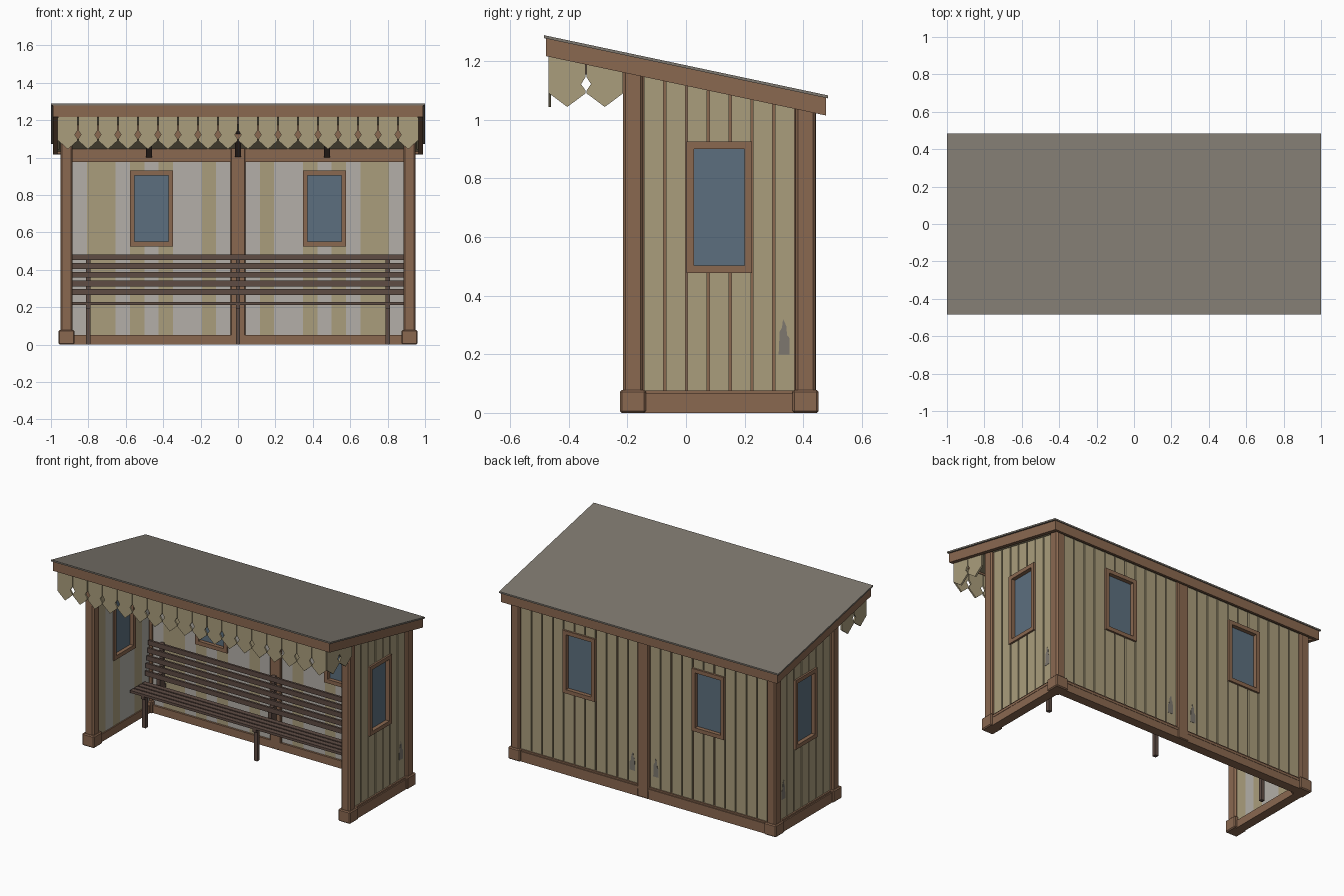
import bpy, bmesh

cube = bpy.data.objects.get("Cube")
if cube:
    bpy.data.objects.remove(cube, do_unlink=True)


def material(name, hex_code):
    rgb = [int(hex_code[i:i + 2], 16) / 255 for i in (0, 2, 4)]
    lin = [c / 12.92 if c < 0.04 else ((c + 0.055) / 1.055) ** 2.4 for c in rgb]
    m = bpy.data.materials.new(name)
    m.use_nodes = True
    m.diffuse_color = (*lin, 1)
    m.node_tree.nodes["Principled BSDF"].inputs["Base Color"].default_value = (*lin, 1)
    return m


BROWN = material("brown timber", "8A6850")
TAN = material("tan boards", "AA9D7C")
PALE = material("pale grey lining", "B3AFA8")
GLASS = material("blue glass", "5C6F7E")
DARK = material("dark bench wood", "5E4C44")
ROOF = material("roof grey", "7D776E")


def under(depth):
    """Height at a given y, measured down from the sloping roof top."""
    return lambda y: 1.186 - 0.212 * y - depth


def finish(name, bm, mat, bevel=0):
    bmesh.ops.recalc_face_normals(bm, faces=bm.faces)
    mesh = bpy.data.meshes.new(name)
    bm.to_mesh(mesh)
    bm.free()
    mesh.materials.append(mat)
    ob = bpy.data.objects.new(name, mesh)
    bpy.context.collection.objects.link(ob)
    if bevel:
        mod = ob.modifiers.new("chamfer", "BEVEL")
        mod.width, mod.segments = bevel, 1
    return ob


def boxes(name, mat, items, bevel=0):
    """One object from (xs, ys, zs) boxes; a z limit may follow the roof."""
    bm = bmesh.new()
    for xs, ys, zs in items:
        rings = []
        for z in zs:
            corners = [(xs[0], ys[0]), (xs[1], ys[0]), (xs[1], ys[1]), (xs[0], ys[1])]
            rings.append([bm.verts.new((x, y, z(y) if callable(z) else z)) for x, y in corners])
        low, high = rings
        bm.faces.new(low)
        bm.faces.new(high)
        for i in range(4):
            j = (i + 1) % 4
            bm.faces.new((low[i], low[j], high[j], high[i]))
    return finish(name, bm, mat, bevel)


def plates(name, mat, outlines, place, t0, t1):
    """Outlines of (u, z) extruded from t0 to t1; place maps (u, t, z) to space."""
    bm = bmesh.new()
    for pts in outlines:
        rings = [[bm.verts.new(place(u, t, z)) for u, z in pts] for t in (t0, t1)]
        for ring in rings:
            bm.faces.new(ring)
        for i in range(len(pts)):
            j = (i + 1) % len(pts)
            bm.faces.new((rings[0][i], rings[0][j], rings[1][j], rings[1][i]))
    return finish(name, bm, mat)


def side_box(s):
    return lambda u, t, z: ((s * t[0], s * t[1]), u, z)


def back_box(s):
    return lambda u, t, z: ((s * u[0], s * u[1]), t, z)


def wall(name, box, start, end, count, pale, face, window):
    """Boarded wall with a window in three board columns; face is the board depth."""
    step = (end - start) / count
    first, wz0, wz1 = window
    core, boards, tan_in, pale_in = [], [], [], []
    for i in range(count):
        a, b = start + i * step, start + (i + 1) * step
        spans = [(0.03, under(0.05))]
        if first <= i < first + 3:
            spans = [(0.03, wz0 + 0.01), (wz1 - 0.01, under(0.05))]
        for z in spans:
            core.append(box((a, b), (face - 0.027, face - 0.01), z))
            boards.append(box((a + 0.004, b - 0.004), (face - 0.01, face), z))
            (pale_in if i in pale else tan_in).append(
                box((a, b), (face - 0.034, face - 0.027), z))
    boxes(name + "_core", BROWN, core)
    boxes(name + "_boards", TAN, boards)
    boxes(name + "_tan_lining", TAN, tan_in)
    boxes(name + "_pale_lining", PALE, pale_in)
    # window frame and pane
    a, b, w = start + first * step, start + (first + 3) * step, 0.025
    d = (face - 0.044, face + 0.012)
    boxes(name + "_window_frame", BROWN, [
        box((a, a + w), d, (wz0, wz1)), box((b - w, b), d, (wz0, wz1)),
        box((a + w, b - w), d, (wz0, wz0 + w)), box((a + w, b - w), d, (wz1 - w, wz1))])
    boxes(name + "_window_pane", GLASS,
          [box((a + w, b - w), (face - 0.02, face - 0.014), (wz0 + w, wz1 - w))])


def chip(u, z):
    """Jagged worn patch outline."""
    shape = [(0, 0), (1, 0), (1, .45), (.75, .55), (.7, .8), (.4, 1), (.3, .75), (.1, .65)]
    return [(u + 0.038 * a, z + 0.12 * b) for a, b in shape]


# Walls, corner posts and footings on each side
for s, side in ((1, "left"), (-1, "right")):
    wall(side + "_wall", side_box(s), -0.147, 0.374, 7, (1, 3, 4, 6), 0.932, (2, 0.478, 0.926))
    wall(side + "_back_wall", back_box(s), 0.04, 0.885, 11, (0, 2, 3, 5, 7, 10), 0.427,
         (4, 0.525, 0.93))
    for place, y in (("front", -0.181), ("back", 0.408)):
        boxes(f"{side}_{place}_post", BROWN,
              [((s * 0.885, s * 0.949), (y - 0.034, y + 0.034), (0, under(0.04)))], 0.009)
        boxes(f"{side}_{place}_footing", BROWN,
              [((s * 0.874, s * 0.96), (y - 0.044, y + 0.044), (0, 0.078))], 0.006)
    boxes(side + "_sill", BROWN, [
        ((s * 0.89, s * 0.948), (-0.147, 0.374), (0, 0.05)),
        ((s * 0.915, s * 0.95), (-0.147, 0.374), (0.05, 0.066)),
        ((s * 0.915, s * 0.942), (-0.147, 0.374), (0.066, 0.076))])
    plates(side + "_worn_patch", ROOF, [chip(0.316, 0.2)],
           lambda u, t, z: (s * t, u, z), 0.93, 0.9335)
    plates(side + "_back_worn_patch", ROOF, [chip(0.065, 0.15)],
           lambda u, t, z: (s * u, t, z), 0.425, 0.4285)

# Back framing and front beam
boxes("back_sill", BROWN, [
    ((-0.885, 0.885), (0.38, 0.44), (0, 0.05)),
    ((-0.885, 0.885), (0.41, 0.442), (0.05, 0.066)),
    ((-0.885, 0.885), (0.41, 0.435), (0.066, 0.076))])
boxes("back_top_rail", BROWN, [((-0.885, 0.885), (0.383, 0.395), (0.975, under(0.05)))])
boxes("centre_post", BROWN, [((-0.04, 0.04), (0.379, 0.444), (0, under(0.05)))], 0.006)
boxes("front_beam", BROWN, [((-0.885, 0.885), (-0.21, -0.152), (1.095, under(0.05)))])

# Roof
boxes("roof_sheet", ROOF, [((-1, 1), (-0.484, 0.484), (under(0.01), under(0)))])
boxes("ceiling", TAN, [((-0.966, 0.966), (-0.456, 0.456), (under(0.058), under(0.01)))])
band = (under(0.07), under(0.01))
boxes("fascia", BROWN, [
    ((-0.99, 0.99), (-0.477, -0.455), band), ((-0.99, 0.99), (0.455, 0.477), band),
    ((-0.99, -0.965), (-0.455, 0.455), band), ((0.965, 0.99), (-0.455, 0.455), band)])
boxes("rafters", DARK, [((x - 0.016, x + 0.016), (-0.45, 0.39), (under(0.104), under(0.05)))
                        for x in (-0.475, 0, 0.475)])


# Scalloped valance with diamond cut-outs between boards
def pendant(u, w, notch_left=True, notch_right=True):
    h = w / 2 - 0.002
    right = [(h, 1.09)] + ([(h, 1.1), (h - 0.015, 1.122), (h, 1.145)] if notch_right else [])
    left = [(-h, 1.09)] + ([(-h, 1.1), (-h + 0.015, 1.122), (-h, 1.145)] if notch_left else [])
    pts = [(0, 1.044)] + right + [(h, 1.2), (-h, 1.2)] + left[::-1]
    # board tops tuck up behind the fascia
    return [(u + a, 1.23 if b == 1.2 else b) for a, b in pts]


N, W = 18, 1.926 / 18
plates("front_valance", TAN,
       [pendant((i - (N - 1) / 2) * W, W, i > 0, i < N - 1) for i in range(N)],
       lambda u, t, z: (u, t, z), -0.47, -0.46)
for s, side in ((1, "left"), (-1, "right")):
    plates(side + "_valance", TAN,
           [pendant(-0.405, 0.128, False, True), pendant(-0.277, 0.128, True, False)],
           lambda u, t, z: (s * t, u, min(z, 1.143 - 0.212 * u)), 0.955, 0.966)

# Bench
slats = [((-0.885, 0.885), (0.16 + 0.04 * i, 0.192 + 0.04 * i), (0.212, 0.228)) for i in range(4)]
for i in range(5):
    y, z = 0.312 + 0.008 * i, 0.265 + 0.0465 * i
    slats.append(((-0.885, 0.885), (y, y + 0.014), (z, z + 0.031)))
boxes("bench_slats", DARK, slats)
frame = []
for x in (-0.8, 0, 0.8):
    xs = (x - 0.012, x + 0.012)
    frame += [(xs, (0.18, 0.204), (0, 0.212)), (xs, (0.165, 0.39), (0.19, 0.212)),
              (xs, (0.358, 0.376), (0.2, 0.48)), (xs, (0.326, 0.36), (0.2, 0.29))]
boxes("bench_frame", DARK, frame)
